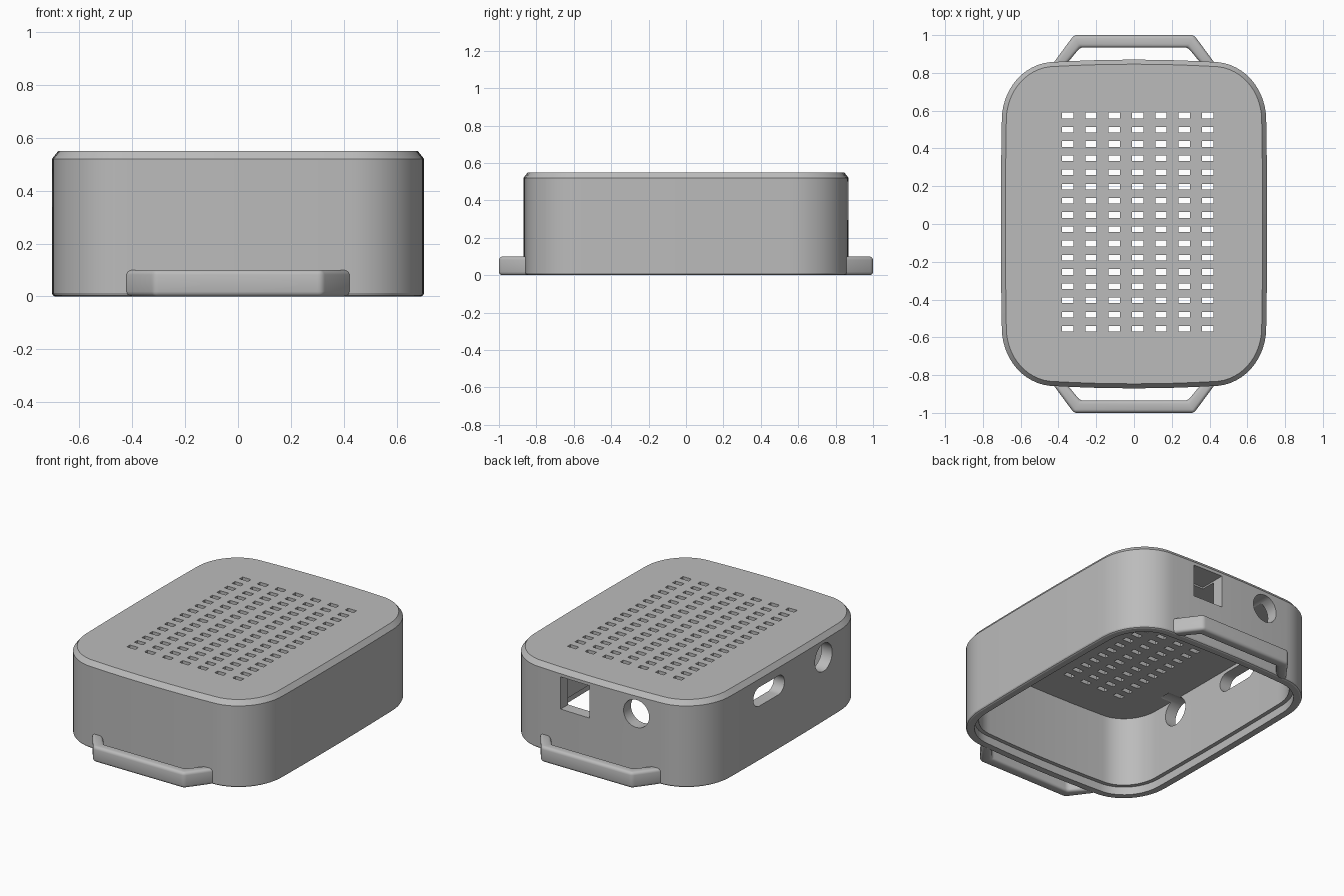
import bpy, bmesh, math
from mathutils import Vector

cube = bpy.data.objects.get("Cube")
if cube:
    bpy.data.objects.remove(cube, do_unlink=True)

grey = bpy.data.materials.new("plain_grey")
COLOUR = (0.5, 0.5, 0.5, 1)
grey.diffuse_color = COLOUR
grey.use_nodes = True
grey.node_tree.nodes["Principled BSDF"].inputs["Base Color"].default_value = COLOUR


def make_object(name, bm):
    bmesh.ops.recalc_face_normals(bm, faces=bm.faces)
    mesh = bpy.data.meshes.new(name)
    bm.to_mesh(mesh)
    bm.free()
    mesh.materials.append(grey)
    obj = bpy.data.objects.new(name, mesh)
    bpy.context.collection.objects.link(obj)
    return obj


def activate(obj):
    bpy.ops.object.select_all(action='DESELECT')
    obj.select_set(True)
    bpy.context.view_layer.objects.active = obj


def outline(inset, steps=14):
    """Rounded rectangle with gently bowed sides."""
    hx, hy = 0.42, 0.55                      # corner centres
    rx, ry = 0.28 - inset, 0.308 - inset     # corner radii
    quarter = [(hx + rx, hy * k / 3) for k in range(3)]
    for k in range(steps + 1):
        a = math.pi / 2 * k / steps
        quarter.append((hx + rx * math.cos(a), hy + ry * math.sin(a)))
    quarter += [(hx * k / 4, hy + ry) for k in (3, 2, 1, 0)]
    bowed = []
    for x, y in quarter:
        bx = x + 0.005 * max(0, 1 - (y / hy) ** 2)
        by = y + 0.012 * max(0, 1 - (x / hx) ** 2)
        bowed.append((bx, by))
    half = bowed + [(-x, y) for x, y in bowed[-2::-1]]
    return half + [(x, -y) for x, y in half[-2:0:-1]]


# Hollow shell, open underneath: loft from ceiling, down inside, up outside to the lid
def build_shell():
    bm = bmesh.new()
    levels = [(0.075, 0.49), (0.075, 0.05), (0.05, 0.05), (0.05, 0),
              (0.012, 0), (0.004, 0.004), (0, 0.012), (0, 0.52), (0.024, 0.55)]
    rings = [[bm.verts.new((x, y, z)) for x, y in outline(i)] for i, z in levels]
    for low, high in zip(rings, rings[1:]):
        for k in range(len(low)):
            n = (k + 1) % len(low)
            bm.faces.new((low[k], low[n], high[n], high[k]))
    bm.faces.new(rings[0])
    bm.faces.new(rings[-1])
    return make_object("shell", bm)


def prism(bm, points, depth):
    """Extrude a closed polygon of 3D points along a vector."""
    face = bm.faces.new([bm.verts.new(p) for p in points])
    geom = bmesh.ops.extrude_face_region(bm, geom=[face])["geom"]
    verts = [v for v in geom if isinstance(v, bmesh.types.BMVert)]
    bmesh.ops.translate(bm, verts=verts, vec=Vector(depth))


def stadium(u, v, radius, half=0, steps=16):
    """Circle, or a slot when half is above zero."""
    points = []
    for side in (1, -1):
        for k in range(steps + 1 if half else steps):
            a = math.pi * k / steps - math.pi / 2
            points.append((u + side * (half + radius * math.cos(a)),
                           v + side * radius * math.sin(a)))
    return points


def rectangle(u, v, w, h):
    return [(u + a * w / 2, v + b * h / 2) for a, b in ((-1, -1), (1, -1), (1, 1), (-1, 1))]


# Openings: lid vents, back ports, side ports
def build_openings():
    bm = bmesh.new()
    for col in range(7):
        for row in range(16):
            vent = rectangle(-0.351 + 0.1235 * col, -0.555 + 0.0753 * row, 0.06, 0.03)
            prism(bm, [(x, y, 0.4) for x, y in vent], (0, 0, 0.3))
    for port in (rectangle(0.172, 0.398, 0.205, 0.205), stadium(-0.257, 0.409, 0.088)):
        prism(bm, [(x, 0.7, z) for x, z in port], (0, 0.3, 0))
    for port in (stadium(0.174, 0.409, 0.06, 0.095), stadium(-0.377, 0.411, 0.088)):
        prism(bm, [(-0.8, y, z) for y, z in port], (0.25, 0, 0))
    return make_object("openings_cutter", bm)


# Angled loop handle at one end
def build_handle(name, side):
    half = [(0.43, 0.848), (0.318, 1.0)]
    inner = [(0.285, 0.935), (0.367, 0.835)]
    path = half + [(-x, y) for x, y in half[::-1]]
    path += [(-x, y) for x, y in inner[::-1]] + inner
    bm = bmesh.new()
    prism(bm, [(x, y * side, 0) for x, y in path], (0, 0, 0.1))
    obj = make_object(name, bm)
    activate(obj)
    bevel = obj.modifiers.new("soft_edges", 'BEVEL')
    bevel.width = 0.018
    bevel.segments = 4
    bpy.ops.object.modifier_apply(modifier=bevel.name)
    bpy.ops.object.shade_smooth_by_angle(angle=math.radians(30))


shell = build_shell()
cutter = build_openings()
cutter.hide_render = True
activate(shell)
cut = shell.modifiers.new("openings", 'BOOLEAN')
cut.operation = 'DIFFERENCE'
cut.solver = 'EXACT'
cut.object = cutter
bpy.ops.object.modifier_apply(modifier=cut.name)
bpy.data.objects.remove(cutter, do_unlink=True)
bpy.ops.object.shade_smooth_by_angle(angle=math.radians(25))

build_handle("front_handle", -1)
build_handle("back_handle", 1)
